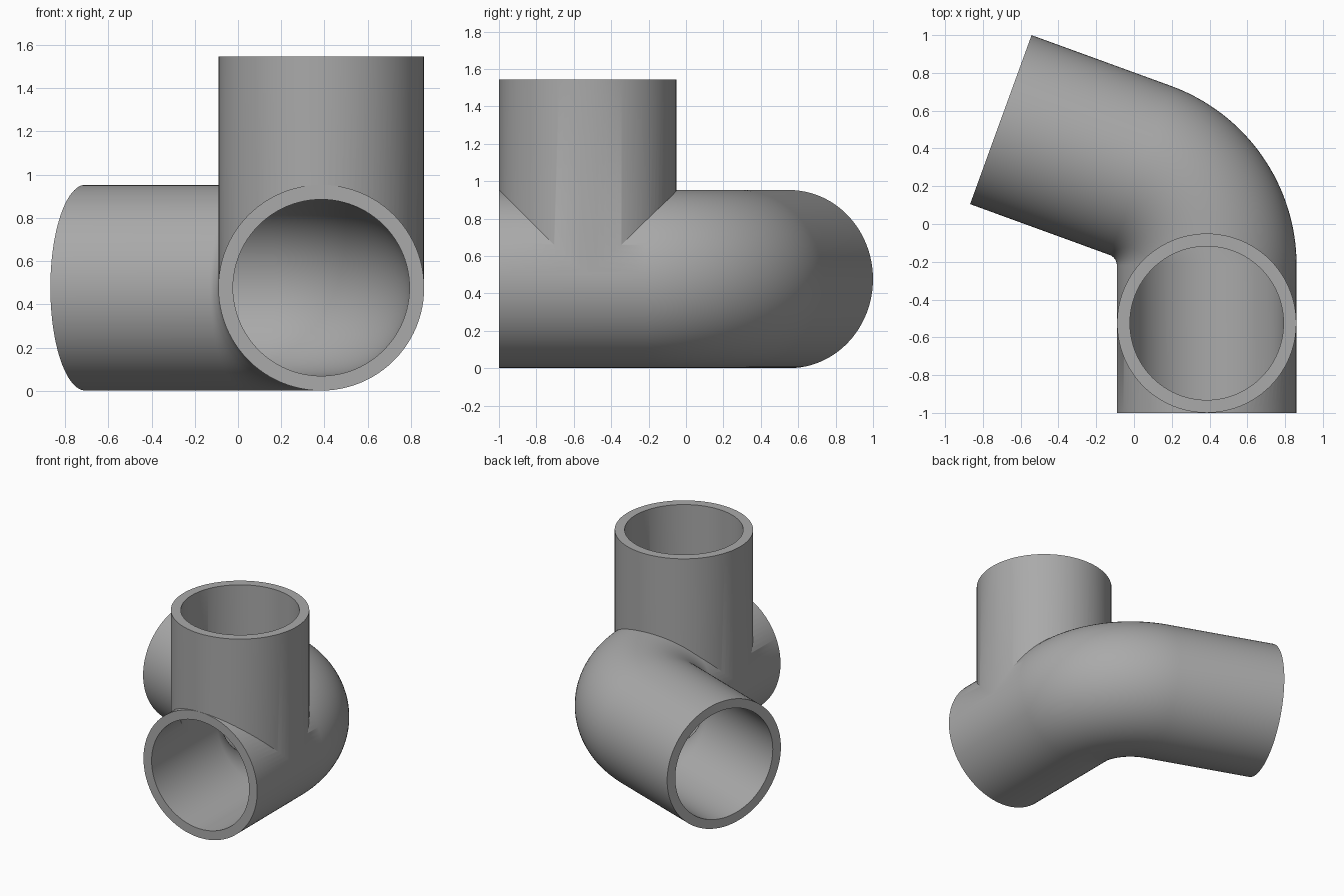
import bpy, bmesh, math
from mathutils import Vector

if "Cube" in bpy.data.objects:
    bpy.data.objects.remove(bpy.data.objects["Cube"])

SEGMENTS = 96
OUTER, BORE = 0.476, 0.408       # main pipe radii
AXIS_X, AXIS_Z = 0.385, 0.477    # main pipe axis
BEND_R, BEND_Y = 0.535, -0.219   # elbow radius and where it starts
BEND = math.radians(70)
END = Vector((-0.705, 0.5525, AXIS_Z))


def tube(name, path, radius):
    """Solid round bar swept along (centre, tangent) pairs."""
    bm = bmesh.new()
    rings = []
    for centre, tangent in path:
        t = Vector(tangent).normalized()
        up = Vector((0, 1, 0)) if abs(t.z) > 0.9 else Vector((0, 0, 1))
        side = t.cross(up).normalized()
        rings.append([bm.verts.new(Vector(centre) + radius * (math.cos(a) * side + math.sin(a) * up))
                      for a in (2 * math.pi * i / SEGMENTS for i in range(SEGMENTS))])
    for a, b in zip(rings, rings[1:]):
        for i in range(SEGMENTS):
            j = (i + 1) % SEGMENTS
            bm.faces.new((a[i], a[j], b[j], b[i]))
    bm.faces.new(rings[0])
    bm.faces.new(rings[-1])
    bmesh.ops.recalc_face_normals(bm, faces=bm.faces[:])
    mesh = bpy.data.meshes.new(name)
    bm.to_mesh(mesh)
    bm.free()
    obj = bpy.data.objects.new(name, mesh)
    bpy.context.collection.objects.link(obj)
    return obj


def elbow_path(extra):
    """Straight run, 70 degree bend, straight run; extra lengthens both ends."""
    path = [((AXIS_X, -1 - extra, AXIS_Z), (0, 1, 0))]
    steps = 32
    for i in range(steps + 1):
        a = BEND * i / steps
        path.append(((AXIS_X - BEND_R + BEND_R * math.cos(a), BEND_Y + BEND_R * math.sin(a), AXIS_Z),
                     (-math.sin(a), math.cos(a), 0)))
    out = Vector((-math.sin(BEND), math.cos(BEND), 0))
    path.append((END + out * extra, out))
    return path


def upright_path(top):
    return [((AXIS_X, -0.525, z), (0, 0, 1)) for z in (AXIS_Z, top)]


def combine(target, tool, operation):
    mod = target.modifiers.new(operation.lower(), 'BOOLEAN')
    mod.operation, mod.solver, mod.object = operation, 'EXACT', tool
    bpy.context.view_layer.objects.active = target
    bpy.ops.object.modifier_apply(modifier=mod.name)
    bpy.data.objects.remove(tool, do_unlink=True)


# Outer body: bent pipe joined by an upright branch
pipe = tube("pipe_fitting", elbow_path(0), OUTER)
combine(pipe, tube("upright_branch", upright_path(1.545), OUTER - 0.0015), 'UNION')

# Hollow out both pipes
combine(pipe, tube("elbow_bore", elbow_path(0.1), BORE), 'DIFFERENCE')
combine(pipe, tube("upright_bore", upright_path(1.7), BORE - 0.0015), 'DIFFERENCE')

# Grey finish with crisp rims
grey = bpy.data.materials.new("grey")
grey.diffuse_color = (0.4, 0.4, 0.4, 1)
grey.use_nodes = True
grey.node_tree.nodes["Principled BSDF"].inputs["Base Color"].default_value = grey.diffuse_color
pipe.data.materials.clear()
pipe.data.materials.append(grey)
bpy.ops.object.select_all(action='DESELECT')
pipe.select_set(True)
bpy.context.view_layer.objects.active = pipe
bpy.ops.object.shade_smooth_by_angle(angle=math.radians(30))
